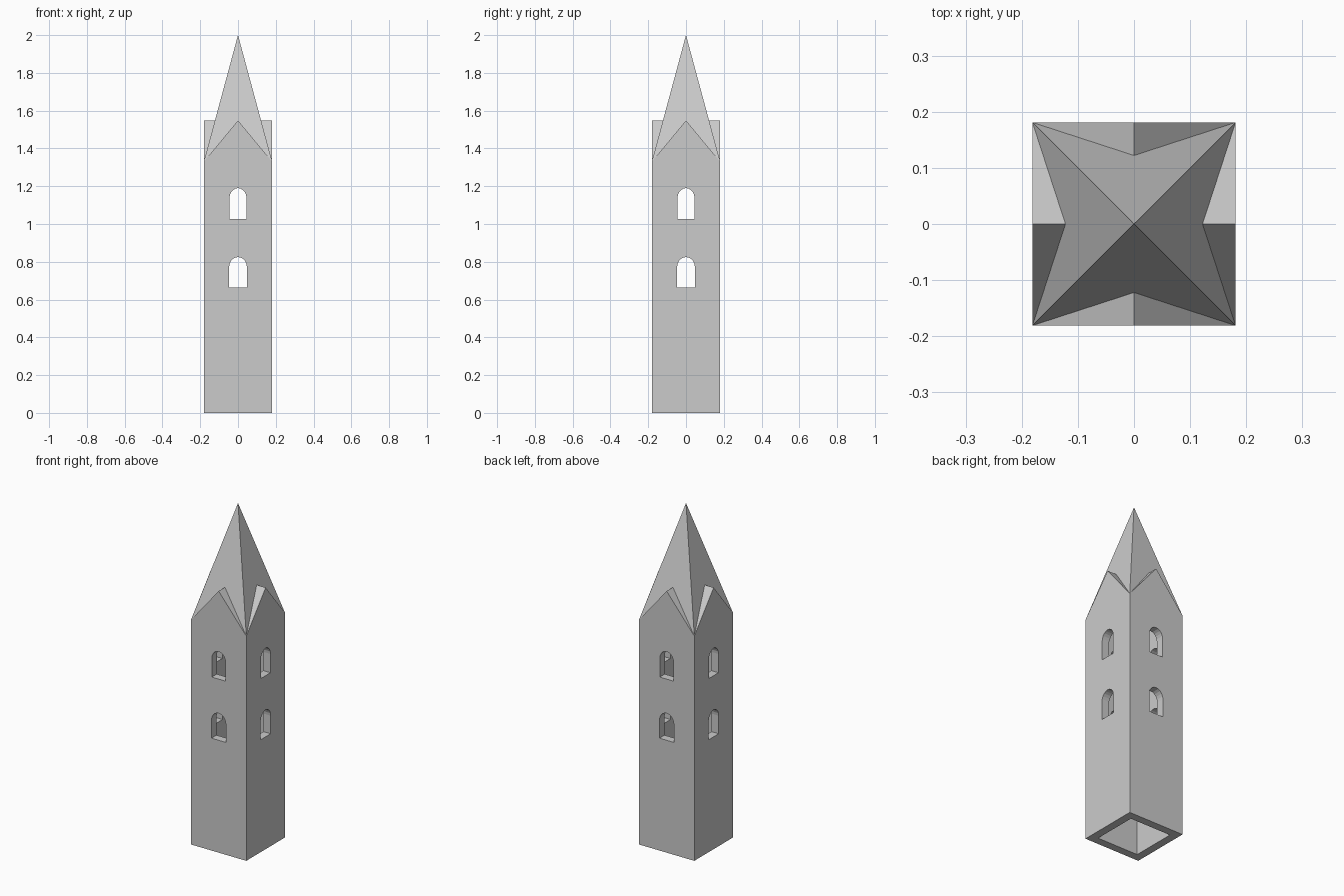
import bpy, bmesh
from math import pi, sin, cos
from mathutils import Matrix, Vector

if "Cube" in bpy.data.objects:
    bpy.data.objects.remove(bpy.data.objects["Cube"])


def make_object(name, bm):
    bmesh.ops.remove_doubles(bm, verts=bm.verts, dist=1e-5)
    bmesh.ops.recalc_face_normals(bm, faces=bm.faces)
    mesh = bpy.data.meshes.new(name)
    bm.to_mesh(mesh)
    bm.free()
    obj = bpy.data.objects.new(name, mesh)
    bpy.context.collection.objects.link(obj)
    return obj


def add_tower_skin(bm, w, eave, peak, apex):
    """Four gabled walls and the spire that grows out of their corners."""
    v = w * (apex - peak) / (apex - eave)   # where a gable ridge meets the spire
    left, right = (-w, -w, eave), (w, -w, eave)
    tip, ridge = (0, -w, peak), (0, -v, peak)
    polygons = [
        [(-w, -w, 0), (w, -w, 0), right, tip, left],
        [tip, right, ridge],
        [tip, ridge, left],
        [left, ridge, (0, 0, apex)],
        [ridge, right, (0, 0, apex)],
    ]
    for k in range(4):
        rot = Matrix.Rotation(k * pi / 2, 3, 'Z')
        for poly in polygons:
            bm.faces.new([bm.verts.new(rot @ Vector(p)) for p in poly])


# Hollow tower: outer skin, inner skin, rim around the open bottom
OUT, INN = 0.181, 0.134
bm = bmesh.new()
add_tower_skin(bm, OUT, 1.33, 1.548, 2.0)
add_tower_skin(bm, INN, 1.32, 1.476, 1.82)
for k in range(4):
    rot = Matrix.Rotation(k * pi / 2, 3, 'Z')
    rim = [(-OUT, -OUT, 0), (OUT, -OUT, 0), (INN, -INN, 0), (-INN, -INN, 0)]
    bm.faces.new([bm.verts.new(rot @ Vector(p)) for p in rim])
tower = make_object("tower", bm)


# Arched windows: each cutter runs through two opposite walls
def window_cutter(name, half, sill, spring, top, angle):
    arch = [(half * cos(pi * i / 10), spring + (top - spring) * sin(pi * i / 10))
            for i in range(11)]
    profile = [(-half, sill), (half, sill)] + arch
    rot = Matrix.Rotation(angle, 3, 'Z')
    bm = bmesh.new()
    face = bm.faces.new([bm.verts.new(rot @ Vector((x, -0.3, z))) for x, z in profile])
    ext = bmesh.ops.extrude_face_region(bm, geom=[face], use_keep_orig=True)
    moved = [g for g in ext["geom"] if isinstance(g, bmesh.types.BMVert)]
    bmesh.ops.translate(bm, verts=moved, vec=rot @ Vector((0, 0.6, 0)))
    cutter = make_object(name, bm)
    cutter.hide_render = True
    cutter.display_type = 'WIRE'
    mod = tower.modifiers.new(name, 'BOOLEAN')
    mod.operation = 'DIFFERENCE'
    mod.solver = 'EXACT'
    mod.object = cutter


for level, half, sill, spring, top in (("lower", 0.047, 0.665, 0.772, 0.825),
                                       ("upper", 0.045, 1.027, 1.138, 1.19)):
    window_cutter(level + "_window_cutter_front", half, sill, spring, top, 0)
    window_cutter(level + "_window_cutter_side", half, sill, spring, top, pi / 2)
